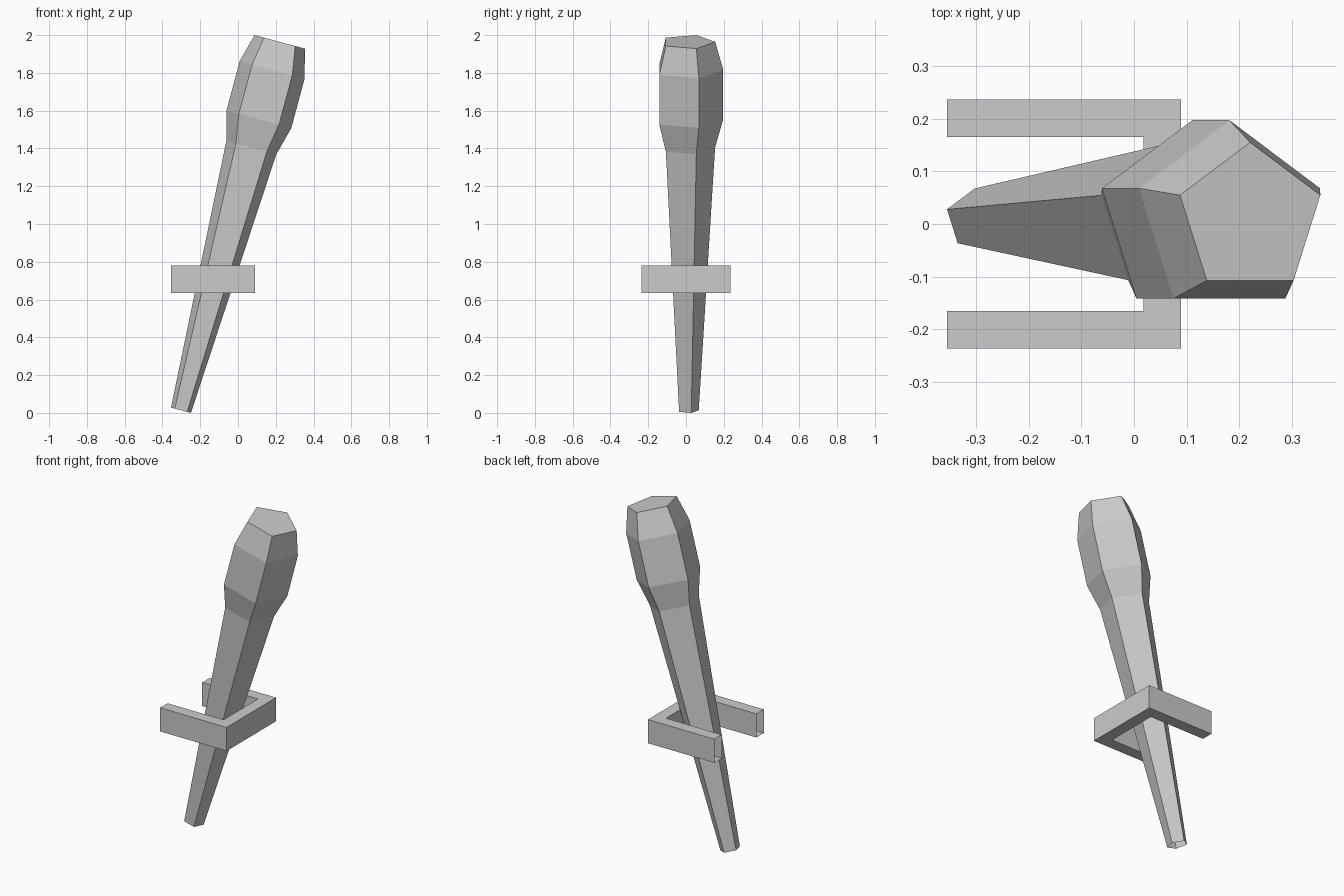
import bpy
import bmesh
from math import radians, sin, cos
from mathutils import Matrix

if "Cube" in bpy.data.objects:
    bpy.data.objects.remove(bpy.data.objects["Cube"])


def finish(name, bm):
    bmesh.ops.recalc_face_normals(bm, faces=bm.faces)
    mesh = bpy.data.meshes.new(name)
    bm.to_mesh(mesh)
    bm.free()
    obj = bpy.data.objects.new(name, mesh)
    bpy.context.collection.objects.link(obj)
    return obj


# Torch: five-sided rings lofted along a leaning axis, open at the foot
SIDES = 5
PROFILE = [(0.0, 0.0575), (1.44, 0.144), (1.595, 0.187), (1.867, 0.187), (2.019, 0.145)]
lean = Matrix.Translation((-0.302, 0.01, 0.014)) @ Matrix.Rotation(radians(15), 4, 'Y')

bm = bmesh.new()
rings = []
for height, radius in PROFILE:
    angles = [radians(90 + 360 * i / SIDES) for i in range(SIDES)]
    rings.append([bm.verts.new((radius * cos(a), radius * sin(a), height)) for a in angles])
for low, high in zip(rings, rings[1:]):
    for i in range(SIDES):
        j = (i + 1) % SIDES
        bm.faces.new((low[i], low[j], high[j], high[i]))
bm.faces.new(rings[-1])
bm.transform(lean)
finish("torch", bm)

# Wall bracket: U-shaped band, its two ends open where they meet the wall
Z0, Z1 = 0.636, 0.779
BACK, FRONT, THICK, HALF = -0.355, 0.089, 0.071, 0.236
outer = [(BACK, -HALF), (FRONT, -HALF), (FRONT, HALF), (BACK, HALF)]
inner_half = HALF - THICK
inner = [(BACK, -inner_half), (FRONT - THICK, -inner_half),
         (FRONT - THICK, inner_half), (BACK, inner_half)]

bm = bmesh.new()
o0, o1, i0, i1 = [[bm.verts.new((x, y, z)) for x, y in path]
                  for path, z in ((outer, Z0), (outer, Z1), (inner, Z0), (inner, Z1))]
for a, b in ((o0, o1), (o1, i1), (i1, i0), (i0, o0)):
    for k in range(3):
        bm.faces.new((a[k], a[k + 1], b[k + 1], b[k]))
finish("wall_bracket", bm)
